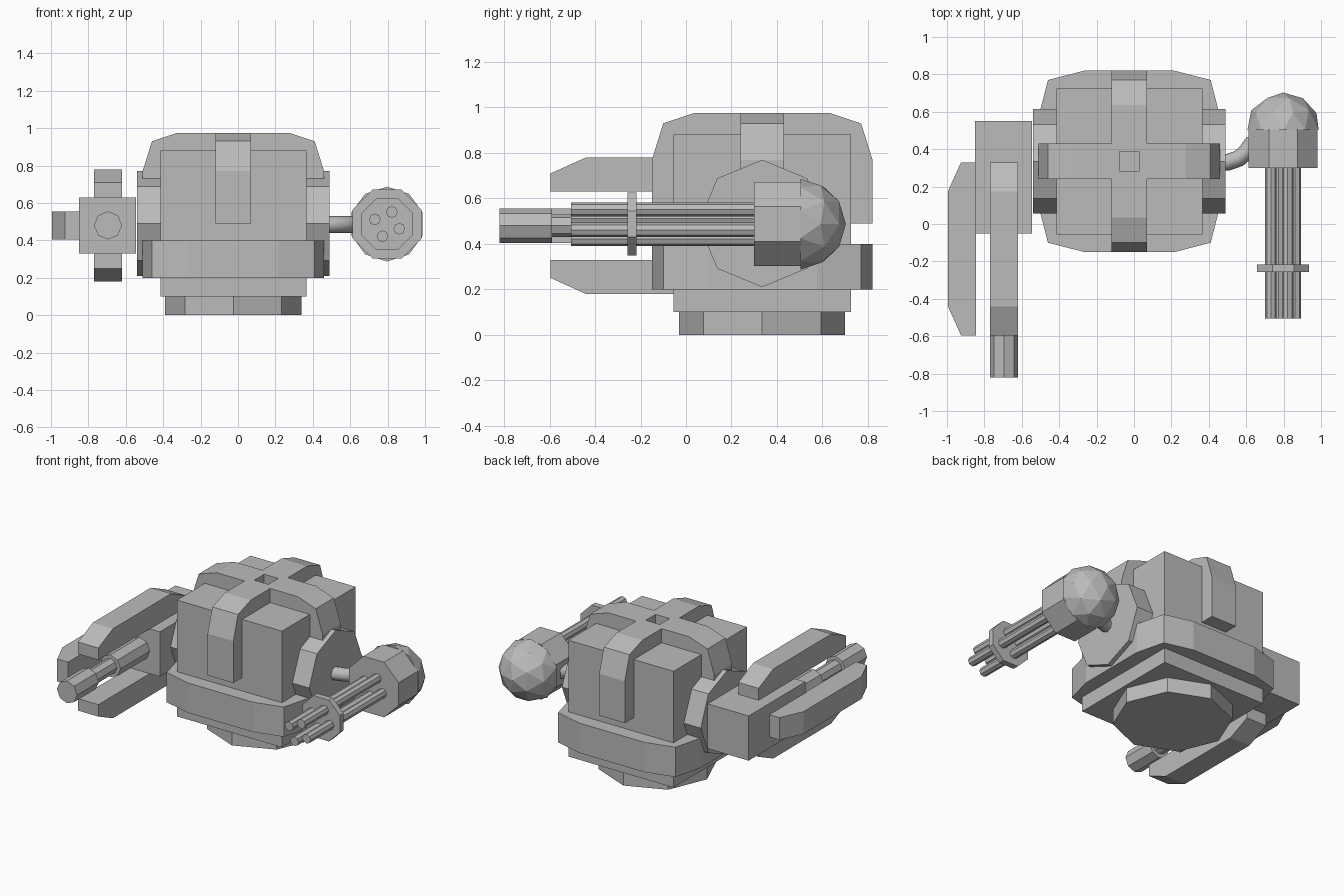
import bpy, bmesh, math
from mathutils import Vector, Matrix

cube = bpy.data.objects.get("Cube")
if cube:
    bpy.data.objects.remove(cube)

grey = bpy.data.materials.new("plain_grey")
grey.use_nodes = True
colour = (0.5, 0.5, 0.5, 1)
grey.diffuse_color = colour
grey.node_tree.nodes["Principled BSDF"].inputs["Base Color"].default_value = colour

BODY = Vector((-0.025, 0.335, 0))     # body axis
CANNON = Vector((-0.695, 0, 0.48))    # cannon barrel axis
GATLING = Vector((0.797, 0, 0.487))   # rotary gun axis
TURN = math.pi / 8


def finish(name, bm):
    bmesh.ops.recalc_face_normals(bm, faces=bm.faces)
    mesh = bpy.data.meshes.new(name)
    bm.to_mesh(mesh)
    bm.free()
    mesh.materials.append(grey)
    ob = bpy.data.objects.new(name, mesh)
    bpy.context.collection.objects.link(ob)
    return ob


def prism(name, points, offset):
    """Extrude a closed outline of 3D points along an offset."""
    bm = bmesh.new()
    face = bm.faces.new([bm.verts.new(p) for p in points])
    new = bmesh.ops.extrude_face_region(bm, geom=[face])["geom"]
    verts = [v for v in new if isinstance(v, bmesh.types.BMVert)]
    bmesh.ops.translate(bm, verts=verts, vec=offset)
    return finish(name, bm)


def box(name, low, high):
    (x, y, z), (a, b, c) = low, high
    return prism(name, [(x, y, z), (a, y, z), (a, b, z), (x, b, z)], (0, 0, c - z))


def rod(name, centre, axis, start, end, radius, sides=8, turn=0):
    """Polygonal cylinder between two positions along axis 0, 1 or 2."""
    points = []
    for i in range(sides):
        a = turn + math.tau * i / sides
        p = Vector(centre)
        p[axis] = start
        p[(axis + 1) % 3] += radius * math.cos(a)
        p[(axis + 2) % 3] += radius * math.sin(a)
        points.append(p)
    offset = Vector()
    offset[axis] = end - start
    return prism(name, points, offset)


# Body, foot and belt
rod("foot", BODY, 2, 0, 0.1, 0.365)
box("body", BODY + Vector((-0.39, -0.39, 0.1)), BODY + Vector((0.39, 0.39, 0.88)))
corner = [(0.485, 0.24), (0.435, 0.435), (0.24, 0.485)]
belt = []
for i in range(4):
    spin = Matrix.Rotation(i * math.pi / 2, 3, "Z")
    belt += [BODY + spin @ Vector((x, y, 0.2)) for x, y in corner]
prism("belt", belt, (0, 0, 0.2))

# Crossed straps over the body, four arms around a square socket
arms = [("front_strap", -90, 0.49), ("back_strap", 90, 0.49),
        ("left_strap", 0, 0.73), ("right_strap", 180, 0.73)]
for name, angle, bottom in arms:
    spin = Matrix.Rotation(math.radians(angle), 3, "Z")
    outline = [(0.095, 0.86), (0.095, 0.975), (0.3, 0.975), (0.435, 0.93),
               (0.485, 0.77), (0.485, bottom), (0.38, bottom), (0.38, 0.86)]
    prism(name, [BODY + spin @ Vector((r, -0.095, z)) for r, z in outline],
          spin @ Vector((0, 0.19, 0)))

# Frame closing the strap crossing down to a small square socket
for s in (-1, 1):
    for name, low, high in (("socket_side", (0.052, -0.095), (0.095, 0.095)),
                            ("socket_end", (-0.052, 0.052), (0.052, 0.095))):
        if s < 0:
            low, high = (-high[0], -high[1]), (-low[0], -low[1])
        box(name, BODY + Vector((*low, 0.86)), BODY + Vector((*high, 0.975)))

# Shoulder discs on both sides
rod("shoulder_axle", BODY + Vector((0, 0, 0.49)), 0, -0.54, 0.49, 0.28)

# Right arm: block, stepped cannon and three guard prongs
box("arm_block", (-0.85, -0.05, 0.33), (-0.545, 0.55, 0.63))
rod("cannon_root", CANNON, 1, -0.36, 0, 0.075)
rod("cannon_neck", CANNON, 1, -0.62, -0.3, 0.05)
rod("cannon_muzzle", CANNON, 1, -0.82, -0.59, 0.075)
prong = [(0.15, -0.595), (0.23, -0.595), (0.3, -0.44),
         (0.3, 0.175), (0.23, 0.33), (0.15, 0.33)]
for name, angle in (("side_prong", 180), ("top_prong", -90), ("bottom_prong", 90)):
    spin = Matrix.Rotation(math.radians(angle), 3, "Y")
    prism(name, [CANNON + spin @ Vector((r, y, -0.075)) for r, y in prong],
          spin @ Vector((0, 0, 0.15)))

# Left arm: bent tube to the rotary gun
curve = bpy.data.curves.new("arm_tube", "CURVE")
curve.dimensions = "3D"
curve.bevel_depth = 0.045
curve.bevel_resolution = 2
path = [(0.4, 0.325), (0.5, 0.33), (0.56, 0.35), (0.6, 0.385), (0.64, 0.44)]
spline = curve.splines.new("POLY")
spline.points.add(len(path) - 1)
for point, (x, y) in zip(spline.points, path):
    point.co = (x, y, 0.485, 1)
curve.materials.append(grey)
tube = bpy.data.objects.new("arm_tube", curve)
bpy.context.collection.objects.link(tube)

# Rotary gun housing, barrels and clamp disc
rod("gun_housing", GATLING, 1, 0.3, 0.505, 0.2, turn=TURN)
rod("barrel_clamp", GATLING, 1, -0.257, -0.217, 0.15, turn=TURN)
for i in range(4):
    spin = Matrix.Rotation(i * math.pi / 2, 3, "Y")
    rod("gun_barrel", GATLING + spin @ Vector((0.025, 0, 0.065)), 1, -0.505, 0.32, 0.031)

# Faceted half dome behind the housing
bm = bmesh.new()
bmesh.ops.create_icosphere(bm, subdivisions=2, radius=0.2,
                           matrix=Matrix.Rotation(-math.pi / 2, 4, "X"))
cut = bmesh.ops.bisect_plane(bm, geom=bm.verts[:] + bm.edges[:] + bm.faces[:], dist=0.001,
                             plane_co=(0, 0, 0), plane_no=(0, -1, 0), clear_outer=True)
bmesh.ops.holes_fill(bm, edges=[e for e in bm.edges if e.is_boundary])
bmesh.ops.translate(bm, verts=bm.verts, vec=GATLING + Vector((0, 0.503, 0)))
finish("gun_dome", bm)
